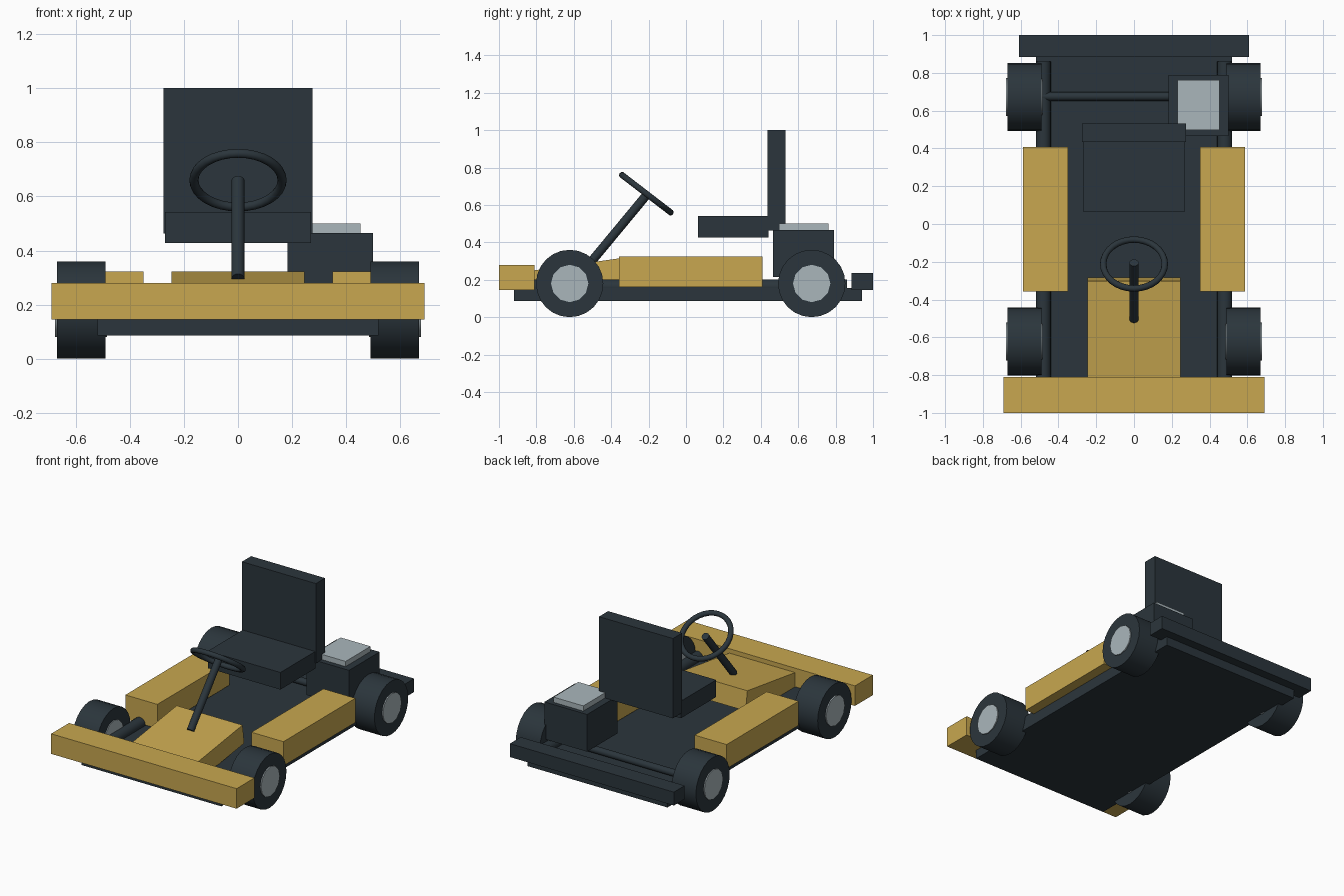
import bpy
from math import radians, pi
from mathutils import Vector

if "Cube" in bpy.data.objects:
    bpy.data.objects.remove(bpy.data.objects["Cube"])


def material(name, color):
    m = bpy.data.materials.new(name)
    m.diffuse_color = (*color, 1)
    m.use_nodes = True
    m.node_tree.nodes["Principled BSDF"].inputs["Base Color"].default_value = m.diffuse_color
    return m


DARK = material("dark", (0.024, 0.036, 0.045))
YELLOW = material("yellow", (0.58, 0.39, 0.08))
SILVER = material("silver", (0.40, 0.47, 0.50))


def finish(name, mat, smooth=False):
    ob = bpy.context.object
    ob.name = name
    ob.data.materials.append(mat)
    if smooth:
        bpy.ops.object.shade_smooth_by_angle(angle=radians(40))
    return ob


def box(name, x, y, z, mat):
    """Box from (min, max) extents on each axis."""
    ext = (x, y, z)
    bpy.ops.mesh.primitive_cube_add(size=1, location=[(a + b) / 2 for a, b in ext])
    bpy.context.object.scale = [b - a for a, b in ext]
    bpy.ops.object.transform_apply(location=False, rotation=False, scale=True)
    return finish(name, mat)


def rod(name, start, end, radius, mat, sides=16, smooth=True):
    a, b = Vector(start), Vector(end)
    d = b - a
    bpy.ops.mesh.primitive_cylinder_add(
        vertices=sides, radius=radius, depth=d.length, location=(a + b) / 2,
        rotation=d.to_track_quat('Z', 'Y').to_euler())
    return finish(name, mat, smooth)


# Chassis
box("floor_pan", (-0.52, 0.52), (-0.92, 0.94), (0.085, 0.155), DARK)
box("front_bumper", (-0.69, 0.69), (-1.0, -0.81), (0.145, 0.28), YELLOW)
box("rear_bumper", (-0.61, 0.61), (0.885, 1.0), (0.145, 0.235), DARK)
rod("rear_axle", (-0.55, 0.675, 0.18), (0.55, 0.675, 0.18), 0.023, DARK)

# Sloping nose panel
nose = box("nose_panel", (-0.245, 0.245), (-0.83, -0.29), (0.155, 0.285), YELLOW)
nose.rotation_euler.x = radians(8)

# Paired parts
for s, side in ((-1, "left"), (1, "right")):
    rod(side + "_frame_rail", (s * 0.48, -0.86, 0.162), (s * 0.48, 0.86, 0.162), 0.04, DARK)
    box(side + "_side_pod", sorted((s * 0.35, s * 0.588)), (-0.357, 0.408),
        (0.16, 0.323), YELLOW)
    for y, end in ((-0.622, "front"), (0.672, "rear")):
        rod(f"{end}_{side}_tire", (s * 0.49, y, 0.18), (s * 0.67, y, 0.18), 0.18, DARK, 24)
        rod(f"{end}_{side}_hub", (s * 0.485, y, 0.18), (s * 0.677, y, 0.18), 0.1, SILVER, 12)

# Seat
box("seat_cushion", (-0.27, 0.27), (0.065, 0.44), (0.427, 0.542), DARK)
box("seat_back", (-0.275, 0.275), (0.435, 0.532), (0.463, 1.0), DARK)

# Engine
box("engine_block", (0.183, 0.5), (0.465, 0.79), (0.215, 0.465), DARK)
box("engine_cover", (0.23, 0.452), (0.498, 0.763), (0.46, 0.5), SILVER)

# Steering
rod("steering_column", (0, -0.505, 0.298), (0, -0.205, 0.66), 0.024, DARK)
bpy.ops.mesh.primitive_torus_add(
    major_radius=0.163, minor_radius=0.017, major_segments=32, minor_segments=10,
    location=(0, -0.212, 0.66), rotation=(radians(-37.5), 0, 0))
finish("steering_wheel", DARK, True)
